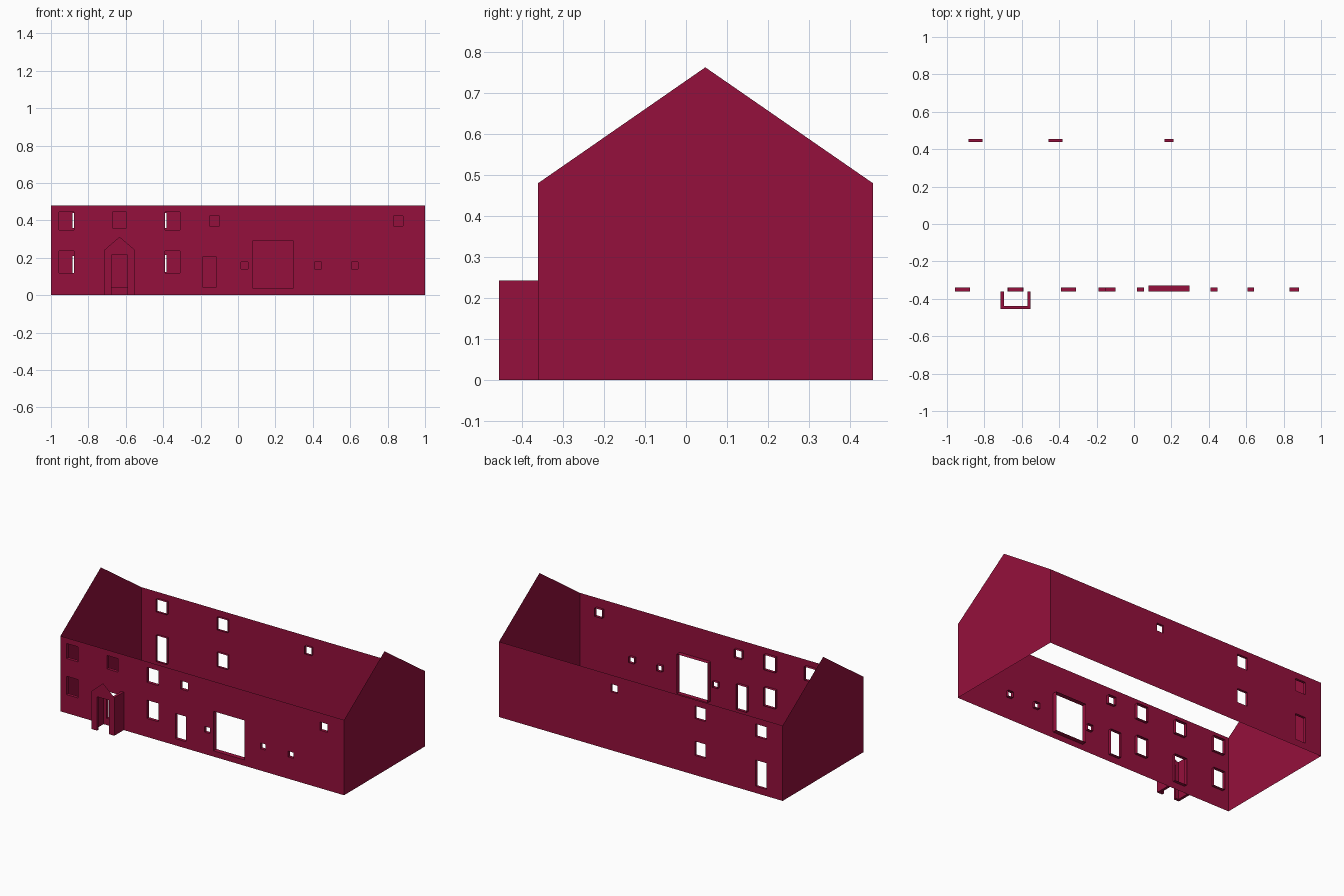
import bpy, bmesh
from mathutils import Vector

cube = bpy.data.objects.get("Cube")
if cube:
    bpy.data.objects.remove(cube, do_unlink=True)

red = bpy.data.materials.new("crimson")
red.use_nodes = True
red.diffuse_color = (0.30, 0.005, 0.045, 1)
red.node_tree.nodes["Principled BSDF"].inputs["Base Color"].default_value = red.diffuse_color

FRONT, BACK, EAVES = -0.36, 0.455, 0.48
RIDGE_Y, RIDGE_Z = 0.047, 0.762


def finish(name, bm):
    mesh = bpy.data.meshes.new(name)
    bm.to_mesh(mesh)
    bm.free()
    mesh.materials.append(red)
    obj = bpy.data.objects.new(name, mesh)
    bpy.context.collection.objects.link(obj)


def loop_edges(bm, points):
    verts = [bm.verts.new(p) for p in points]
    return [bm.edges.new((verts[i - 1], verts[i])) for i in range(len(verts))]


def rect(x0, x1, z0, z1, y):
    return [(x0, y, z0), (x1, y, z0), (x1, y, z1), (x0, y, z1)]


def pierced_wall(name, y, inward, openings):
    """Thin wall with openings, each lined by a reveal pointing inside."""
    bm = bmesh.new()
    edges = loop_edges(bm, rect(-1, 1, 0, EAVES, y))
    for x0, x1, z0, z1, depth in openings:
        edges += loop_edges(bm, rect(x0, x1, z0, z1, y))
    bmesh.ops.triangle_fill(bm, edges=edges, use_beauty=True,
                            normal=Vector((0, -inward, 0)))
    for x0, x1, z0, z1, depth in openings:
        outer = [bm.verts.new(p) for p in rect(x0, x1, z0, z1, y)]
        inner = [bm.verts.new(p) for p in rect(x0, x1, z0, z1, y + inward * depth)]
        for i in range(4):
            quad = (outer[i - 1], outer[i], inner[i], inner[i - 1])
            bm.faces.new(quad if inward > 0 else quad[::-1])
    bmesh.ops.remove_doubles(bm, verts=bm.verts, dist=0.0001)
    finish(name, bm)


def sheet(name, points):
    bm = bmesh.new()
    bm.faces.new([bm.verts.new(p) for p in points])
    finish(name, bm)


def prism(name, plan, z0, z1):
    bm = bmesh.new()
    base = bm.faces.new([bm.verts.new((x, y, z0)) for x, y in plan])
    top = bmesh.ops.extrude_face_region(bm, geom=[base], use_keep_orig=True)
    verts = [g for g in top["geom"] if isinstance(g, bmesh.types.BMVert)]
    bmesh.ops.translate(bm, verts=verts, vec=(0, 0, z1 - z0))
    bmesh.ops.recalc_face_normals(bm, faces=bm.faces)
    finish(name, bm)


# Long front wall: paired windows, doors, wide gateway and small vents
D = 0.02
openings = [(x, x + 0.08, z0, z1, D) for x in (-0.957, -0.39)
            for z0, z1 in ((0.348, 0.444), (0.118, 0.235))]
openings += [(x, x + 0.036, 0.139, 0.176, D) for x in (0.017, 0.41, 0.606)]
openings += [(x, x + 0.052, 0.369, 0.422, D) for x in (-0.152, 0.831)]
openings += [(-0.672, -0.595, 0.358, 0.444, D),
             (-0.676, -0.59, 0.043, 0.216, D),
             (-0.19, -0.115, 0.043, 0.203, D),
             (0.078, 0.297, 0.037, 0.289, 0.03)]
pierced_wall("front_wall", FRONT, 1, openings)

# Long back wall
B = 0.016
pierced_wall("back_wall", BACK, -1, [
    (-0.885, -0.81, 0.36, 0.44, B), (-0.885, -0.81, 0.043, 0.21, B),
    (-0.457, -0.382, 0.36, 0.44, B), (-0.457, -0.382, 0.125, 0.215, B),
    (0.163, 0.211, 0.372, 0.422, B)])

# Gabled end walls
profile = [(FRONT, 0), (BACK, 0), (BACK, EAVES), (RIDGE_Y, RIDGE_Z), (FRONT, EAVES)]
sheet("left_end_wall", [(1, y, z) for y, z in profile])
sheet("right_end_wall", [(-1, y, z) for y, z in reversed(profile)])

# Entrance porch: two L-shaped jambs, a lintel and a thin pointed gable
MID, HALF, DOOR, T = -0.633, 0.08, 0.043, 0.017
PY, PE, LINTEL = -0.455, 0.243, 0.216
for side, s in (("left", 1), ("right", -1)):
    plan = [(HALF, FRONT), (HALF, PY), (DOOR, PY), (DOOR, PY + T),
            (HALF - T, PY + T), (HALF - T, FRONT)]
    prism("porch_jamb_" + side, [(MID + s * x, y) for x, y in plan], 0, PE)
prism("porch_lintel", [(MID - DOOR, PY), (MID + DOOR, PY),
                       (MID + DOOR, PY + T), (MID - DOOR, PY + T)], LINTEL, PE)
sheet("porch_gable", [(MID - HALF, PY, PE), (MID + HALF, PY, PE), (MID, PY, 0.312)])
